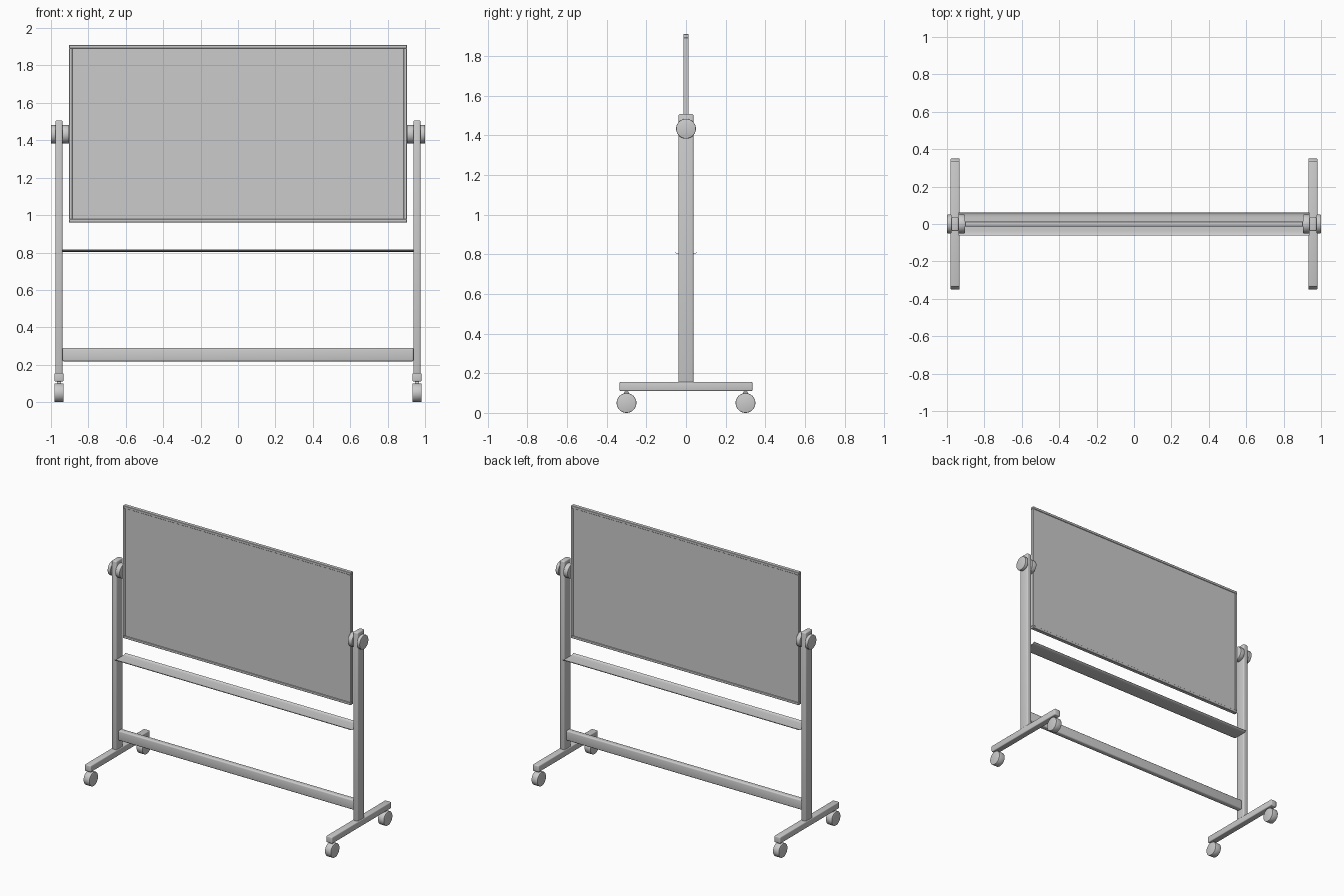
import bpy
from math import radians, pi

if "Cube" in bpy.data.objects:
    bpy.data.objects.remove(bpy.data.objects["Cube"])


def finish(ob, name, bevel=0.0, segs=3):
    ob.name = name
    bpy.ops.object.select_all(action='DESELECT')
    ob.select_set(True)
    bpy.context.view_layer.objects.active = ob
    bpy.ops.object.transform_apply(location=False, rotation=True, scale=True)
    if bevel:
        m = ob.modifiers.new("Bevel", 'BEVEL')
        m.width, m.segments = bevel, segs
        m.limit_method = 'ANGLE'
        bpy.ops.object.modifier_apply(modifier=m.name)
    bpy.ops.object.shade_smooth_by_angle(angle=radians(35))
    return ob


def box(name, lo, hi, bevel=0.0, segs=3):
    bpy.ops.mesh.primitive_cube_add(size=1, location=[(a + b) / 2 for a, b in zip(lo, hi)])
    ob = bpy.context.object
    ob.scale = [b - a for a, b in zip(lo, hi)]
    return finish(ob, name, bevel, segs)


def disc(name, x, y, z, r, width, bevel):
    # cylinder with its axle along x
    bpy.ops.mesh.primitive_cylinder_add(vertices=48, radius=r, depth=width,
                                        location=(x, y, z), rotation=(0, pi / 2, 0))
    return finish(bpy.context.object, name, bevel, 2)


def extrude_x(name, profile, half, closed_ends=True):
    # sweep a closed (y, z) profile along x
    n = len(profile)
    verts = [(s * half, y, z) for s in (-1, 1) for y, z in profile]
    faces = [(i, (i + 1) % n, n + (i + 1) % n, n + i) for i in range(n)]
    faces += [tuple(range(n))[::-1], tuple(range(n, 2 * n))]
    me = bpy.data.meshes.new(name)
    me.from_pydata(verts, [], faces)
    ob = bpy.data.objects.new(name, me)
    bpy.context.collection.objects.link(ob)
    finish(ob, name)
    bpy.ops.object.mode_set(mode='EDIT')
    bpy.ops.mesh.select_all(action='SELECT')
    bpy.ops.mesh.normals_make_consistent(inside=False)
    bpy.ops.object.mode_set(mode='OBJECT')


# board: recessed panel in a narrow frame
X, Z0, Z1, T, W = 0.903, 0.96, 1.91, 0.0135, 0.018
box("board_panel", (-X + W, -0.009, Z0 + W), (X - W, 0.009, Z1 - W))
box("frame_top", (-X, -T, Z1 - W), (X, T, Z1), 0.002, 1)
box("frame_bottom", (-X, -T, Z0), (X, T, Z0 + W), 0.002, 1)

# pen tray: thin sheet with upturned lips on both sides
half = [(0.037, 0.806), (0.05, 0.807), (0.057, 0.81), (0.062, 0.815)]
upper = [(-y, z) for y, z in half[::-1]] + half
lower = [(y, z - 0.002) for y, z in upper[::-1]]
extrude_x("pen_tray", upper + lower, 0.937)

# lower crossbar
box("crossbar", (-0.939, -0.02, 0.218), (0.939, 0.02, 0.29), 0.009)

for s, side in ((-1, "left"), (1, "right")):
    def xs(a, b):
        return sorted((s * a, s * b))

    a, b = xs(X - W, X)
    box(side + "_frame_side", (a, -T, Z0 + W), (b, T, Z1 - W), 0.002, 1)

    # upright and foot
    a, b = xs(0.938, 0.976)
    box(side + "_post", (a, -0.038, 0.15), (b, 0.038, 1.507), 0.008)
    a, b = xs(0.933, 0.981)
    box(side + "_foot", (a, -0.335, 0.11), (b, 0.335, 0.157), 0.006)

    # pivot with inner and outer knobs
    disc(side + "_inner_knob", s * 0.921, 0, 1.433, 0.05, 0.034, 0.003)
    disc(side + "_outer_knob", s * 0.988, 0, 1.433, 0.05, 0.024, 0.003)

    # casters
    for y, end in ((-0.3, "front"), (0.3, "back")):
        disc(f"{side}_{end}_wheel", s * 0.957, y, 0.05, 0.05, 0.048, 0.004)
        disc(f"{side}_{end}_caster_stem", s * 0.957, y, 0.1, 0.012, 0.02, 0)
